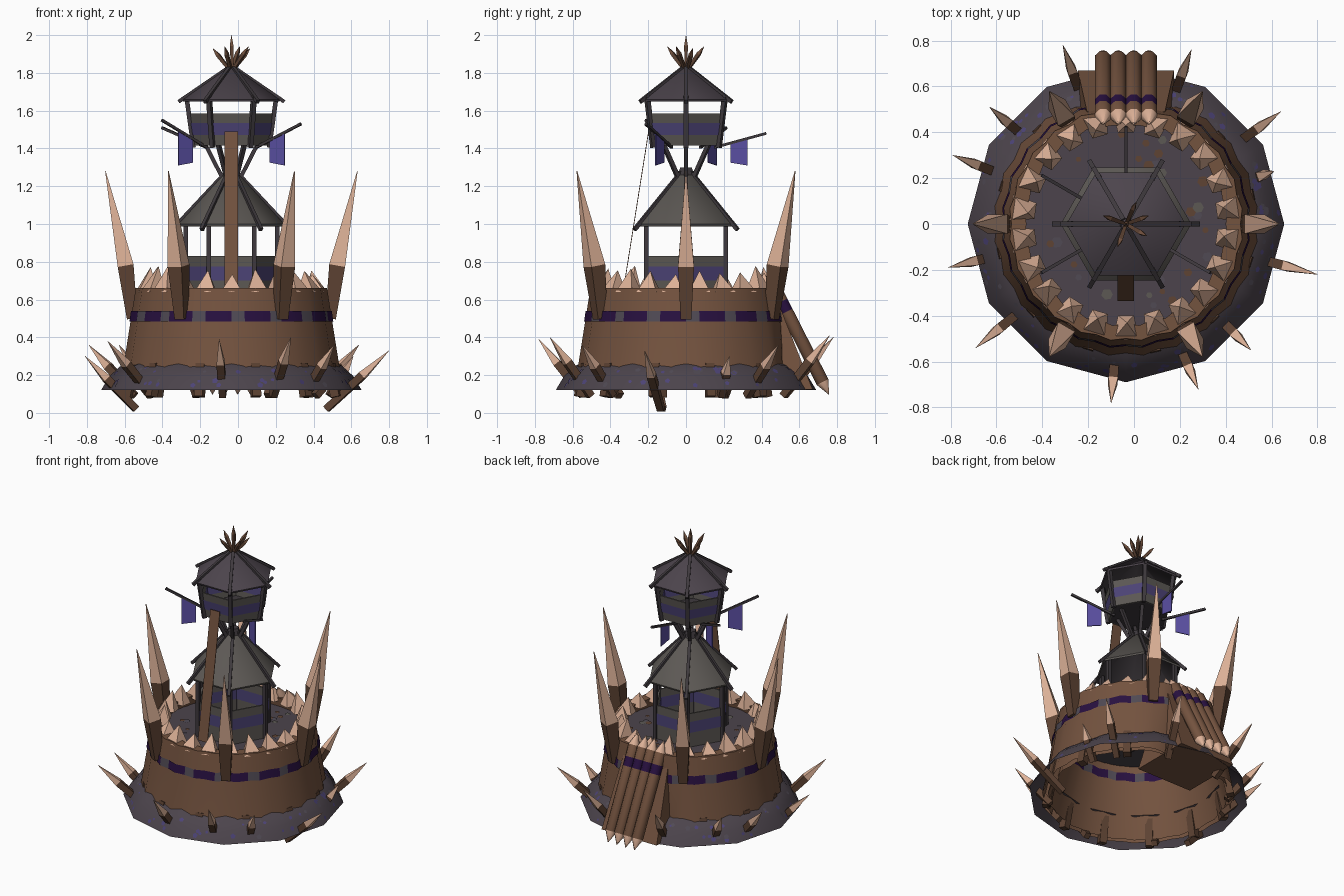
import bpy, bmesh, math, random
from mathutils import Vector

if "Cube" in bpy.data.objects:
    bpy.data.objects.remove(bpy.data.objects["Cube"])

random.seed(4)
CX = -0.035  # the fort's axis


def lin(c):
    return c / 12.92 if c <= 0.04045 else ((c + 0.055) / 1.055) ** 2.4


def colour(name, r, g, b):
    m = bpy.data.materials.new(name)
    m.diffuse_color = (lin(r / 255), lin(g / 255), lin(b / 255), 1)
    m.use_nodes = True
    m.node_tree.nodes["Principled BSDF"].inputs["Base Color"].default_value = m.diffuse_color
    return m


MATS = [colour("bark_brown", 116, 83, 63), colour("dark_brown", 94, 67, 51),
        colour("pale_wood", 222, 178, 152), colour("dark_earth", 76, 68, 76),
        colour("weathered_plank", 92, 88, 84), colour("dark_beam", 62, 57, 61),
        colour("flag_purple", 90, 79, 162), colour("deep_purple", 40, 16, 64),
        colour("band_grey", 80, 74, 84), colour("dull_violet", 76, 67, 118)]
BROWN, DARK, PALE, EARTH, PLANK, BEAM, FLAG, DEEP, GREY, VIOLET = range(10)


def pol(r, deg, z):
    a = math.radians(deg)
    return Vector((r * math.cos(a), r * math.sin(a), z))


class Part:
    """Collects faces, then becomes one object."""
    def __init__(self, name):
        self.name, self.v, self.f, self.m = name, [], [], []

    def face(self, pts, mat):
        n = len(self.v)
        self.v += [tuple(p) for p in pts]
        self.f.append(list(range(n, n + len(pts))))
        self.m.append(mat)

    def loft(self, rings, mats, caps=True):
        for k in range(len(rings) - 1):
            a, b = rings[k], rings[k + 1]
            n = len(a)
            for i in range(n):
                j = (i + 1) % n
                mat = mats[k](i) if callable(mats[k]) else mats[k]
                self.face((a[i], a[j], b[j], b[i]), mat)
        if caps:
            self.face(rings[0][::-1], mats[0])
            self.face(rings[-1], mats[-1])

    def stick(self, pts, widths, mats, sides=4):
        axis = (pts[-1] - pts[0]).normalized()
        u = axis.cross(Vector((0, 0, 1)))
        u = u.normalized() if u.length > 0.01 else Vector((1, 0, 0))
        w = axis.cross(u)
        rings = []
        for p, s in zip(pts, widths):
            rings.append([p + (u * math.cos(t) + w * math.sin(t)) * s for t in
                          [math.tau * (i + 0.5) / sides for i in range(sides)]])
        self.loft(rings, mats)

    def done(self, smooth=0):
        me = bpy.data.meshes.new(self.name)
        me.from_pydata(self.v, [], self.f)
        for m in MATS:
            me.materials.append(m)
        for p, i in zip(me.polygons, self.m):
            p.material_index = i
        ob = bpy.data.objects.new(self.name, me)
        ob.location.x = CX
        bpy.context.collection.objects.link(ob)
        if smooth:
            bm = bmesh.new()
            bm.from_mesh(me)
            bmesh.ops.remove_doubles(bm, verts=bm.verts, dist=0.0005)
            bm.to_mesh(me)
            bm.free()
            bpy.ops.object.select_all(action='DESELECT')
            ob.select_set(True)
            bpy.context.view_layer.objects.active = ob
            bpy.ops.object.shade_smooth_by_angle(angle=math.radians(smooth))


def hexa(r, z):
    return [pol(r, 60 * i, z) for i in range(6)]


# Earth skirt with coloured flecks
skirt = Part("earth_skirt")
rings = [[pol(r, 30 * i, z) for i in range(12)] for r, z in
         ((0.69, 0.12), (0.645, 0.195), (0.585, 0.25), (0.53, 0.275))]
skirt.loft(rings, [EARTH] * 3, caps=False)
flecks = Part("earth_flecks")
for k in range(100):
    i, b = random.randrange(12), random.randrange(2)
    A, B = rings[b][i], rings[b][(i + 1) % 12]
    D, C = rings[b + 1][i], rings[b + 1][(i + 1) % 12]
    e1, nrm = (B - A).normalized(), (B - A).cross(D - A).normalized()
    e2 = nrm.cross(e1)
    s, t = random.uniform(0.1, 0.9), random.uniform(0.25, 0.75)
    c = A.lerp(B, s).lerp(D.lerp(C, s), t) + nrm * 0.003
    q = random.uniform(0.008, 0.018)
    flecks.face([c + e1 * q * math.cos(h) + e2 * q * math.sin(h)
                 for h in (0.2, 1.5, 2.8, 4, 5.2)], random.choice((VIOLET, VIOLET, GREY)))
skirt.done(40)

# Courtyard floor
floor = Part("courtyard_floor")
floor.loft([[pol(r, 15 * i, z) for i in range(24)] for r, z in ((0.45, 0.585), (0.45, 0.6))], [EARTH])
for k in range(26):
    c = pol(random.uniform(0.27, 0.4), random.uniform(0, 360), 0.604)
    q = random.uniform(0.012, 0.026)
    flecks.face([c + pol(q, h, 0) for h in (0, 60, 130, 190, 250, 310)],
                random.choice((PLANK, GREY, DARK)))
floor.done()
flecks.done()


# Log wall, flattened at the back where the ramp leans
def wall_ring(r, z, amp=0.006, flat=0.51):
    out = []
    for i in range(48):
        p = pol(r + (amp if i % 2 else -amp), 7.5 * i, z)
        p.y = min(p.y, flat)
        out.append(p)
    return out


wall = Part("log_wall")
wall.loft([wall_ring(0.595, 0.125), wall_ring(0.57, 0.25), wall_ring(0.53, 0.5),
           wall_ring(0.505, 0.66, flat=0.49), wall_ring(0.44, 0.66, flat=0.43),
           wall_ring(0.46, 0.5, flat=0.445), wall_ring(0.56, 0.125, flat=0.49)],
          [BROWN] * 6, caps=False)
wall.done(40)
band = Part("wall_band")
band_colour = [lambda i: GREY if i % 3 == 0 else DEEP]
band.loft([wall_ring(0.538, 0.485, flat=0.517), wall_ring(0.53, 0.54, flat=0.517)],
          band_colour, caps=False)
band.loft([wall_ring(0.457, 0.485, flat=0.44), wall_ring(0.45, 0.54, flat=0.435)],
          band_colour, caps=False)
band.done(40)

# Sharpened log ends along the wall
tips = Part("palisade_tips")
for i in range(22):
    a = 360 / 22 * (i + 0.5)
    h = random.uniform(0.73, 0.78)
    ring = [pol(r, a + d, 0.64) for r, d in ((0.508, -6.5), (0.508, 6.5), (0.4, 5), (0.4, -5))]
    top = pol(0.43, a + random.uniform(-2, 2), h)
    for p in ring + [top]:
        p.y = min(p.y, 0.48)
    for j in range(4):
        tips.face((ring[j], ring[(j + 1) % 4], top), PALE)
tips.done()

# Six tall spikes
tall = Part("tall_spikes")
for i in range(6):
    a = 60 * i
    tall.stick([pol(0.525, a, 0.5), pol(0.56, a, 0.78), pol(0.667, a, 1.28)],
               [0.04, 0.06, 0.002], [DARK, PALE])
tall.done()

# Short spikes driven through the skirt: tip x, y, z
short = Part("skirt_spikes")
for x, y, z in ((-.31, .78, .4), (-.63, .51, .36), (-.79, .3, .36), (-.81, -.19, .3),
                (-.69, -.54, .38), (-.1, -.78, .39), (.28, -.72, .4), (.51, -.55, .36),
                (.8, -.22, .33), (.61, .23, .3), (.64, .49, .36), (.25, .76, .41)):
    tip = Vector((x - CX, y, z))
    d = Vector((tip.x, tip.y, 0)).normalized()
    low = 0.02 if abs(y) < 0.25 and z > 0.3 or x < -.8 else 0.09
    base = d * (0.52 if low < 0.05 else 0.55) + Vector((0, 0, low))
    short.stick([base, base.lerp(tip, 0.58), tip], [0.026, 0.03, 0.001], [DARK, PALE])
short.done()

# Stake feet under the wall
feet = Part("stake_feet")
for i in range(12):
    a = 30 * i + 13
    if abs(a - 90) > 25:
        feet.stick([pol(0.58, a, 0.085), pol(0.545, a, 0.26)], [0.034, 0.034], [DARK])
feet.done()

# Ramp: block behind the gate and four leaning logs
bed = Part("ramp_bed")
bed.loft([[Vector((s * w, y, z)) for s, y in ((-1, y0), (1, y0), (1, y1), (-1, y1))]
          for w, y0, y1, z in ((0.21, 0.25, 0.67, 0.125), (0.17, 0.42, 0.49, 0.58))], [BROWN])
bed.done()
ramp = Part("ramp_logs")
for i in range(4):
    x = -0.1 + 0.0667 * i
    P = lambda t: Vector((x, 0.47 + 0.275 * t, 0.66 - 0.54 * t))
    ramp.stick([P(-0.13), P(0), P(0.13), P(0.23), P(0.92), P(1.04)],
               [0.002, 0.037, 0.037, 0.037, 0.037, 0.002],
               [PALE, BROWN, DEEP, BROWN, PALE], 8)
ramp.done(50)


# Hexagonal tower storeys
def storey(label, r0, r1, z0, z1, post_top, b0, b1):
    rail = Part(label + "_railing")
    rail.loft([hexa(r0 - .012, z0), hexa(r0, z0), hexa(r1, z1), hexa(r1 - .012, z1),
               hexa(r0 - .012, z0)], [PLANK] * 4, caps=False)
    rail.loft([hexa(r0 - .005, z0), hexa(r0 - .005, z0 + 0.015)], [BEAM])
    rr = lambda z: r0 + (r1 - r0) * (z - z0) / (z1 - z0)
    for off in (0.004, -0.016):
        rail.loft([hexa(rr(b0) + off, b0), hexa(rr(b1) + off, b1)], [VIOLET], caps=False)
    rail.done()
    posts = Part(label + "_posts")
    for i in range(6):
        posts.stick([pol(r0, 60 * i, z0 - 0.01), pol(rr(post_top), 60 * i, post_top)],
                    [0.017, 0.017], [BEAM])
    posts.done()


def roof(label, r, z0, z1, mat, over):
    part = Part(label + "_roof")
    part.loft([hexa(0.02, z1 - .02), hexa(r - .005, z0 - .012), hexa(r, z0), hexa(0.025, z1)],
              [BEAM, mat, mat])
    part.done(52)
    raf = Part(label + "_rafters")
    slope = (z1 - z0) / r
    for i in range(6):
        raf.stick([pol(0.02, 60 * i, z1), pol(r + over, 60 * i, z0 - over * slope)],
                  [0.014, 0.014], [BEAM])
    raf.done()


storey("lower", 0.242, 0.242, 0.59, 0.83, 1.03, 0.7, 0.775)
roof("lower", 0.285, 1.0, 1.285, PLANK, 0.03)
storey("upper", 0.2, 0.225, 1.415, 1.585, 1.68, 1.47, 1.535)
roof("upper", 0.26, 1.66, 1.825, EARTH, 0.02)

# Collar on the lower roof and splayed struts carrying the lookout
collar = Part("roof_collar")
collar.loft([hexa(0.05, 1.255), hexa(0.035, 1.3)], [BEAM])
collar.done()
struts = Part("lookout_struts")
for i in range(6):
    struts.stick([pol(0.035, 60 * i, 1.22), pol(0.14, 60 * i, 1.425)], [0.015, 0.015], [BEAM])
struts.done()

# Roof-top stakes
crown = Part("crown_stakes")
for r, a, z in ((0, 0, 2.0), (0.105, 20, 1.93), (0.105, 65, 1.94), (0.105, 160, 1.93),
                (0.105, 250, 1.94), (0.105, 330, 1.94)):
    b, t = pol(0.005, a, 1.81), pol(r, a, z)
    crown.stick([b, b.lerp(t, 0.7), t], [0.01, 0.014, 0.001], [DARK, BROWN])
crown.done()

# Thin boarding plank up to the lookout
plank = Part("climbing_plank")
plank.loft([[Vector((s * 0.036, y + d, z)) for s, d in ((-1, 0), (1, 0), (1, .004), (-1, .004))]
            for y, z in ((-0.335, 0.64), (-0.2, 1.49))], [BROWN])
plank.done()

# Banners on slanting poles
poles, flags = Part("banner_poles"), Part("banners")
for a, zt in ((90, 1.48), (150, 1.51), (210, 1.55), (330, 1.53)):
    p0, p1 = pol(0.15, a, 1.405), pol(0.425, a, zt)
    poles.stick([p0, p1], [0.01, 0.01], [BEAM])
    side = pol(0.003, a + 90, 0)
    zp = lambda r: p0.z + (zt - p0.z) * (r - 0.15) / 0.27
    quad = [pol(0.235, a, zp(0.235)), pol(0.325, a, zp(0.325)),
            pol(0.325, a, 1.31), pol(0.235, a, 1.325)]
    flags.loft([[p - side for p in quad], [p + side for p in quad]], [FLAG])
poles.done()
flags.done()
